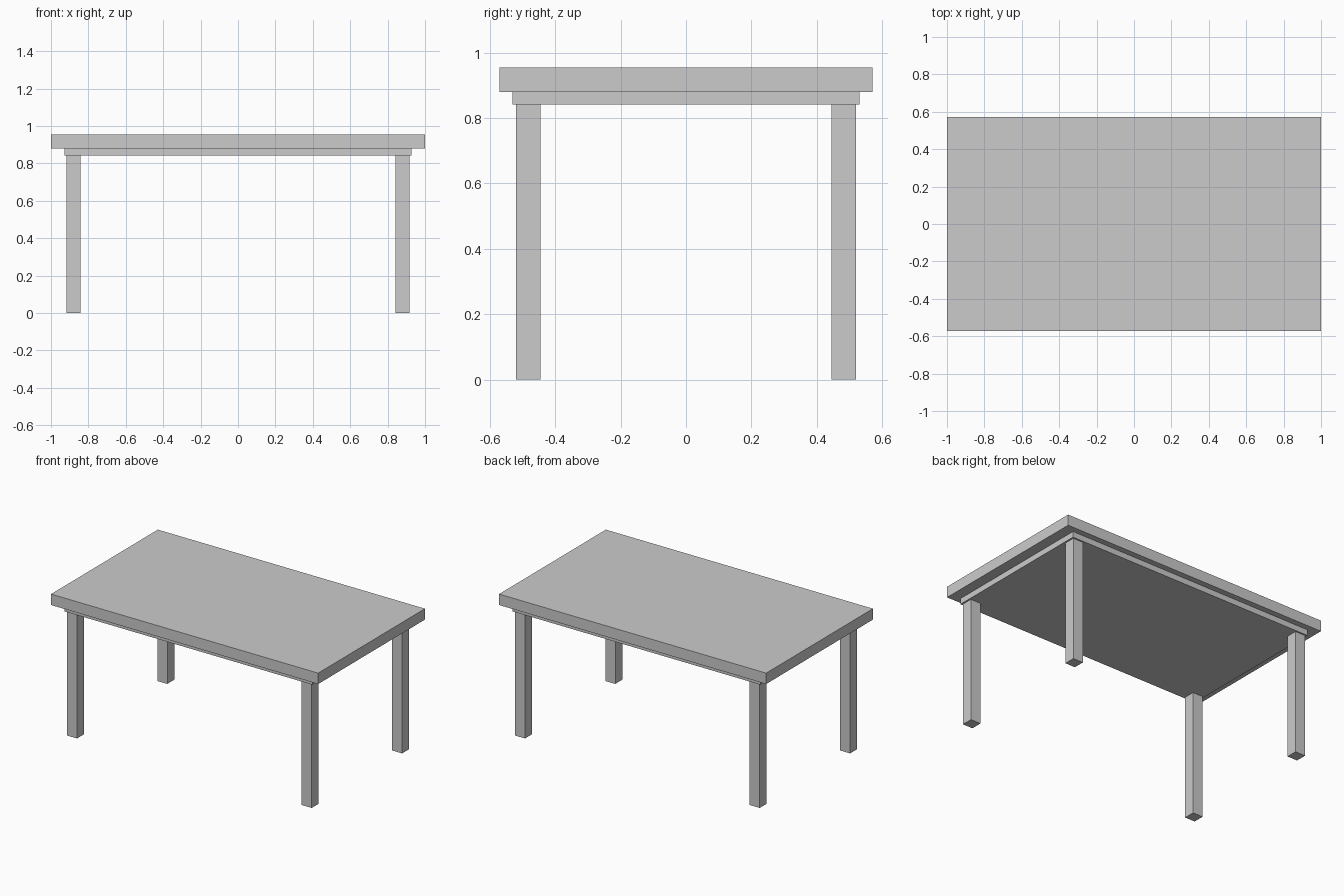
import bpy

if "Cube" in bpy.data.objects:
    bpy.data.objects.remove(bpy.data.objects["Cube"])


def box(name, x0, x1, y0, y1, z0, z1):
    bpy.ops.mesh.primitive_cube_add(size=1, location=((x0 + x1) / 2, (y0 + y1) / 2, (z0 + z1) / 2))
    ob = bpy.context.object
    ob.name = name
    ob.scale = (x1 - x0, y1 - y0, z1 - z0)
    bpy.ops.object.transform_apply(location=False, rotation=False, scale=True)
    return ob


TOP_Z, SLAB_Z, LEG_Z = 0.954, 0.88, 0.841
LEG = 0.075
LEG_X, LEG_Y = 0.879, 0.483  # leg centres

# Table top and the solid panel beneath it
box("table_top", -1, 1, -0.571, 0.571, SLAB_Z, TOP_Z)
box("under_panel", -0.928, 0.928, -0.531, 0.531, LEG_Z, SLAB_Z)

# Four square legs
for side, sx in (("left", -1), ("right", 1)):
    for end, sy in (("front", -1), ("back", 1)):
        x, y, h = sx * LEG_X, sy * LEG_Y, LEG / 2
        box(f"{end}_{side}_leg", x - h, x + h, y - h, y + h, 0, LEG_Z)
